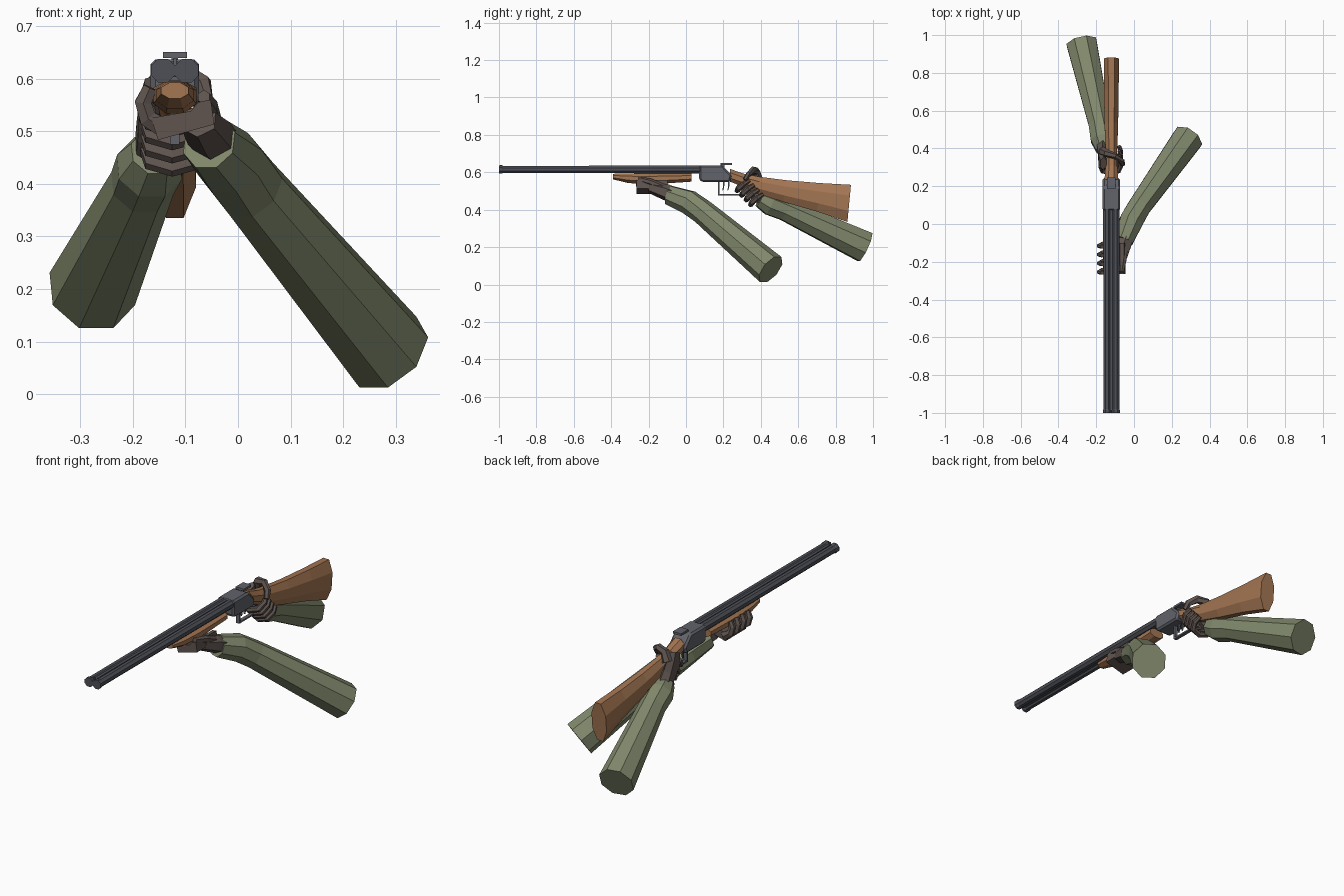
import bpy, bmesh
from math import pi, cos, sin
from mathutils import Vector

CX = -0.12  # centre line of the gun


def material(name, rgb):
    m = bpy.data.materials.new(name)
    m.diffuse_color = (*rgb, 1)
    return m


WOOD = material("wood", (0.37, 0.18, 0.085))
SLEEVE = material("sleeve_green", (0.22, 0.25, 0.15))
GLOVE = material("glove_brown", (0.115, 0.09, 0.08))
METAL = material("gun_metal", (0.12, 0.125, 0.145))
DARK = material("barrel_metal", (0.075, 0.08, 0.095))


def finish(name, bm, mat, bevel=0):
    bmesh.ops.recalc_face_normals(bm, faces=bm.faces)
    me = bpy.data.meshes.new(name)
    bm.to_mesh(me)
    bm.free()
    me.materials.append(mat)
    ob = bpy.data.objects.new(name, me)
    bpy.context.collection.objects.link(ob)
    if bevel:
        mod = ob.modifiers.new("bevel", "BEVEL")
        mod.width, mod.segments = bevel, 1
    return ob


def loft(name, frames, sides, mat):
    """Skin rings given as (centre, half axis u, half axis v)."""
    bm = bmesh.new()
    k = 1 / cos(pi / sides)
    rings = []
    for c, u, v in frames:
        angles = [2 * pi * (i + 0.5) / sides for i in range(sides)]
        rings.append([bm.verts.new(c + u * cos(a) * k + v * sin(a) * k) for a in angles])
    for r, s in zip(rings, rings[1:]):
        for i in range(sides):
            j = (i + 1) % sides
            bm.faces.new((r[i], r[j], s[j], s[i]))
    bm.faces.new(rings[0])
    bm.faces.new(rings[-1])
    return finish(name, bm, mat)


def tube(name, stations, sides, mat, up=(0, 0, 1)):
    """Loft along a path of (point, half width, half height)."""
    pts = [Vector(s[0]) for s in stations]
    frames = []
    for i, (p, w, h) in enumerate(stations):
        t = (pts[min(i + 1, len(pts) - 1)] - pts[max(i - 1, 0)]).normalized()
        u = t.cross(Vector(up)).normalized()
        frames.append((pts[i], u * w, u.cross(t) * h))
    return loft(name, frames, sides, mat)


def body(name, sections, sides, mat):
    """Loft along the gun: (y bottom, z bottom, y top, z top, half width)."""
    frames = []
    for yb, zb, yt, zt, w in sections:
        c = Vector((CX, (yb + yt) / 2, (zb + zt) / 2))
        frames.append((c, Vector((w, 0, 0)), Vector((0, (yt - yb) / 2, (zt - zb) / 2))))
    return loft(name, frames, sides, mat)


def extrude(name, profile, axis, lo, hi, mat, bevel=0):
    """Extrude a profile along x (points y,z) or y (points x,z)."""
    bm = bmesh.new()
    place = (lambda a, b, t: (t, a, b)) if axis == "x" else (lambda a, b, t: (a, t, b))
    f = bm.faces.new([bm.verts.new(place(a, b, lo)) for a, b in profile])
    ext = bmesh.ops.extrude_face_region(bm, geom=[f])["geom"]
    shift = Vector(place(0, 0, hi - lo))
    bmesh.ops.translate(bm, verts=[g for g in ext if isinstance(g, bmesh.types.BMVert)], vec=shift)
    return finish(name, bm, mat, bevel)


def box(name, x, y, z, mat):
    return extrude(name, [(y[0], z[0]), (y[1], z[0]), (y[1], z[1]), (y[0], z[1])], "x", *x, mat)


# Twin barrels with a muzzle collar, joined by ribs
for side, dx in (("left", 0.0225), ("right", -0.0225)):
    x = CX + dx
    tube(side + "_barrel", [((x, y, 0.615), r, r) for y, r in
         ((-1, 0.0225), (-0.985, 0.0225), (-0.98, 0.0195), (0.08, 0.0205))], 8, DARK)
box("barrel_rib", (CX - 0.007, CX + 0.007), (-0.985, 0.08), (0.603, 0.632), DARK)
box("front_sight", (CX - 0.003, CX + 0.003), (-0.995, -0.98), (0.625, 0.639), METAL)

# Receiver, top lever, trigger guard, triggers
extrude("receiver", [(0.07, 0.56), (0.085, 0.548), (0.235, 0.548), (0.245, 0.585),
                     (0.195, 0.636), (0.07, 0.636)], "x", CX - 0.046, CX + 0.046, METAL, 0.009)
box("top_lever", (CX - 0.023, CX + 0.023), (0.185, 0.245), (0.639, 0.65), METAL)
box("lever_stem", (CX - 0.006, CX + 0.006), (0.185, 0.205), (0.625, 0.642), METAL)
g = (CX - 0.009, CX + 0.009)
box("guard_front", g, (0.17, 0.178), (0.475, 0.555), METAL)
box("guard_bottom", g, (0.17, 0.305), (0.475, 0.483), METAL)
box("guard_rear", g, (0.297, 0.305), (0.475, 0.53), METAL)
for i, y in enumerate((0.198, 0.225)):
    extrude(f"trigger_{i + 1}", [(y, 0.55), (y + 0.008, 0.55), (y + 0.006, 0.52),
            (y, 0.502), (y - 0.004, 0.505), (y, 0.522)], "x", CX - 0.004, CX + 0.004, METAL)

# Wooden fore-end and stock
body("fore_end", [(-0.39, 0.562, -0.39, 0.592, 0.026), (-0.31, 0.543, -0.31, 0.594, 0.036),
                  (-0.2, 0.534, -0.2, 0.596, 0.041), (0.03, 0.55, 0.03, 0.596, 0.041)], 8, WOOD)
body("stock", [(0.235, 0.55, 0.235, 0.618, 0.036), (0.3, 0.525, 0.31, 0.592, 0.031),
               (0.38, 0.487, 0.4, 0.575, 0.031), (0.52, 0.442, 0.54, 0.557, 0.036),
               (0.7, 0.39, 0.72, 0.542, 0.039), (0.863, 0.335, 0.882, 0.533, 0.04)], 8, WOOD)

# Sleeved forearms with a bulging cuff
tube("left_sleeve", [((-0.055, -0.09, 0.478), 0.05, 0.05), ((-0.015, 0.015, 0.44), 0.062, 0.062),
                     ((0.027, 0.09, 0.388), 0.06, 0.062), ((0.285, 0.453, 0.08), 0.08, 0.082)], 8, SLEEVE)
tube("right_sleeve", [((-0.157, 0.395, 0.46), 0.045, 0.045), ((-0.168, 0.45, 0.432), 0.061, 0.061),
                      ((-0.182, 0.53, 0.40), 0.058, 0.058), ((-0.277, 0.957, 0.2), 0.08, 0.082)], 8, SLEEVE)

# Left hand: palm under the fore-end, wrist, thumb, four fingers
extrude("left_palm", [(-0.152, 0.483), (-0.045, 0.513), (-0.052, 0.56), (-0.075, 0.555),
                      (-0.09, 0.538), (-0.165, 0.525)], "y", -0.265, -0.1, GLOVE)
tube("left_wrist", [((-0.075, -0.19, 0.52), 0.032, 0.028), ((-0.055, -0.11, 0.495), 0.04, 0.038),
                    ((-0.025, -0.02, 0.46), 0.036, 0.036)], 6, GLOVE)
tube("left_thumb", [((-0.05, -0.12, 0.515), 0.018, 0.02), ((-0.055, -0.19, 0.548), 0.015, 0.016),
                    ((-0.065, -0.255, 0.565), 0.011, 0.012)], 6, GLOVE)
for i in range(4):
    y = -0.25 + 0.046 * i
    tube(f"left_finger_{i + 1}", [((-0.14, y + 0.006, 0.505), 0.018, 0.016), ((-0.172, y, 0.525), 0.017, 0.014),
         ((-0.18, y - 0.004, 0.555), 0.016, 0.012), ((-0.167, y - 0.008, 0.583), 0.013, 0.009)],
         6, GLOVE, (0, 1, 0))

# Right hand: back of hand beside the grip, thumb over the top, four fingers
tube("right_hand", [((-0.162, 0.42, 0.455), 0.034, 0.036), ((-0.165, 0.378, 0.5), 0.027, 0.046),
                    ((-0.168, 0.338, 0.55), 0.019, 0.05), ((-0.162, 0.32, 0.59), 0.016, 0.032)],
     6, GLOVE, (0, 1, 0))
tube("right_thumb", [((-0.165, 0.385, 0.565), 0.022, 0.022), ((-0.145, 0.375, 0.605), 0.02, 0.018),
                     ((-0.1, 0.36, 0.612), 0.018, 0.014), ((-0.067, 0.335, 0.59), 0.016, 0.013),
                     ((-0.06, 0.315, 0.56), 0.012, 0.01)], 6, GLOVE, (0, 1, 0))
for i in range(4):
    y, z = 0.29 + 0.024 * i, 0.535 - 0.025 * i
    tube(f"right_finger_{i + 1}", [((-0.175, y + 0.02, z + 0.015), 0.014, 0.014),
         ((-0.165, y - 0.008, z - 0.02), 0.014, 0.014), ((-0.125, y - 0.016, z - 0.032), 0.013, 0.013),
         ((-0.082, y - 0.008, z - 0.02), 0.013, 0.013), ((-0.069, y + 0.02, z + 0.004), 0.012, 0.012),
         ((-0.078, y + 0.05, z + 0.022), 0.009, 0.009)], 6, GLOVE, (0, 0.7, -0.7))
